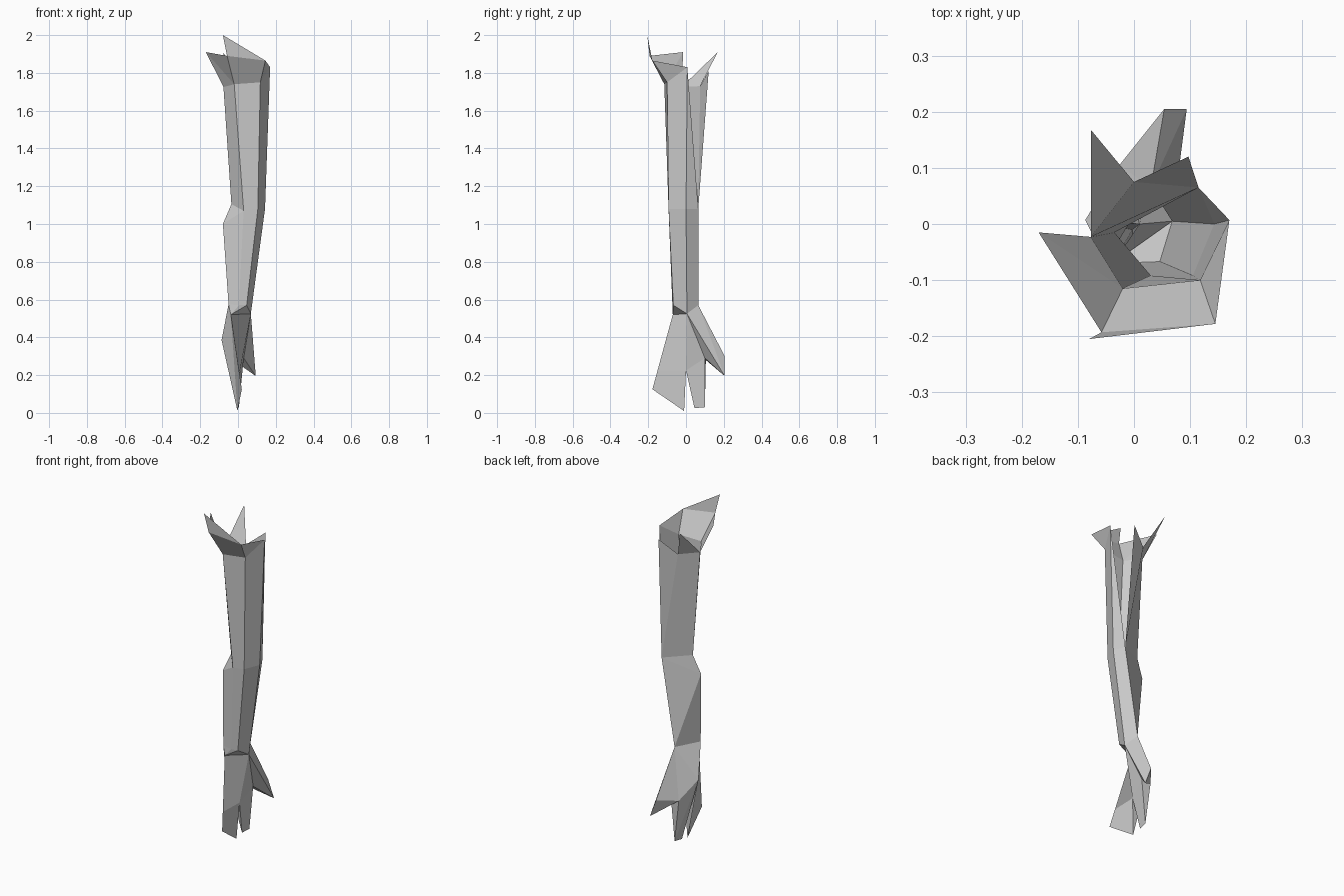
import bpy, bmesh
from mathutils import Vector

cube = bpy.data.objects.get("Cube")
if cube:
    bpy.data.objects.remove(cube, do_unlink=True)

skin = bpy.data.materials.new("plain grey")
skin.use_nodes = True
GREY = (0.6, 0.6, 0.6, 1)
skin.diffuse_color = GREY
skin.node_tree.nodes["Principled BSDF"].inputs["Base Color"].default_value = GREY

# Landmarks of the arm, from the open shoulder down to the finger tips
POINTS = dict(
    # flared shoulder rim
    rim_outer=(-.17, -.015, 1.91), rim_peak=(-.08, -.205, 2), rim_front=(-.058, -.193, 1.89),
    rim_chest=(.145, -.178, 1.865), rim_armpit=(.17, .007, 1.83),
    rim_back=(.097, .12, 1.81), rim_blade=(-.077, .168, 1.91),
    # top of upper arm
    top_inner=(.118, -.1, 1.75), top_front=(-.02, -.115, 1.74),
    top_outer=(-.077, -.023, 1.725), top_back=(0, .075, 1.73),
    # elbow
    elbow_back=(.115, .065, 1.08), elbow_inner=(.143, 0, 1.08), elbow_crease=(.105, -.092, 1.08),
    elbow_front=(.03, -.092, 1.07), elbow_outer=(-.035, -.015, 1.105), elbow_point=(-.08, -.027, 1),
    # wrist
    wrist_back=(.03, .065, .57), wrist_inner=(.068, .005, .525), wrist_crease=(.046, -.067, .57),
    wrist_front=(.005, -.072, .57), wrist_outer=(-.05, -.067, .575),
    # palm and knuckles
    palm_edge=(-.038, -.07, .52), knuckle=(-.087, .007, .385),
    palm_front=(.005, -.145, .225), palm_middle=(.01, 0, .225),
    palm_back=(.03, .1, .29), web=(-.026, .105, .28),
    # finger and thumb tips
    tip_front=(.02, -.178, .125), tip_middle=(-.003, -.01, .01),
    small_tip_front=(-.005, .045, .025), small_tip_back=(.005, .1, .03),
    thumb_tip=(.094, .205, .195), thumb_top=(.054, .205, .3),
)


def patch(name, faces, upright=False):
    """Build one flat-shaded part; faces are lists of landmark names, turned outward."""
    bm = bmesh.new()
    made = {}
    for face in faces:
        for key in face:
            if key not in made:
                made[key] = bm.verts.new(POINTS[key])
        bm.faces.new([made[key] for key in face])
    middle = sum((v.co for v in bm.verts), Vector()) / len(bm.verts)
    bm.normal_update()
    for face in bm.faces:
        away = face.calc_center_median() - middle
        if upright:
            away.z = 0
        if face.normal.dot(away) < 0:
            face.normal_flip()
    mesh = bpy.data.meshes.new(name)
    bm.to_mesh(mesh)
    bm.free()
    mesh.materials.append(skin)
    obj = bpy.data.objects.new(name, mesh)
    bpy.context.collection.objects.link(obj)
    return obj


def strip(upper, lower):
    """Quads joining two matching rows of landmarks."""
    return [[upper[i], upper[i + 1], lower[i + 1], lower[i]] for i in range(len(upper) - 1)]


def tris(text):
    return [part.split() for part in text.split(";")]


# Flared shoulder
patch("shoulder", tris(
    "rim_outer top_outer top_front; rim_outer top_front rim_front;"
    "rim_front top_front top_inner rim_chest; rim_peak rim_front rim_chest;"
    "rim_chest top_inner rim_armpit; rim_blade top_outer top_back"), upright=True)

# Upper arm, with the open slit at the armpit
patch("upper_arm", strip(
    ["rim_armpit", "top_inner", "top_front", "top_outer", "top_back"],
    ["elbow_inner", "elbow_crease", "elbow_front", "elbow_outer", "elbow_back"])
    + tris("rim_back top_back elbow_back; rim_armpit elbow_inner elbow_back"), upright=True)

# Forearm
patch("forearm", strip(
    ["elbow_back", "elbow_inner", "elbow_crease", "elbow_front", "elbow_point"],
    ["wrist_back", "wrist_inner", "wrist_crease", "wrist_front", "wrist_outer"])
    + tris("elbow_outer elbow_point elbow_front; elbow_outer elbow_back elbow_point;"
           "elbow_point elbow_back wrist_back; elbow_point wrist_back wrist_outer"), upright=True)

# Palm and back of the hand
patch("palm", tris(
    "wrist_outer wrist_front palm_edge; wrist_front wrist_crease palm_edge;"
    "wrist_crease wrist_inner palm_edge; wrist_outer wrist_back knuckle;"
    "wrist_outer knuckle palm_edge; palm_edge wrist_inner palm_middle palm_front;"
    "wrist_inner palm_back palm_middle; wrist_back web knuckle"), upright=True)

# Broad front finger block
patch("front_fingers", tris(
    "palm_front palm_middle tip_middle tip_front; palm_edge palm_front tip_front;"
    "palm_edge knuckle tip_middle; palm_edge tip_middle tip_front;"
    "palm_middle knuckle tip_middle"))

# Narrow back finger block
patch("back_fingers", tris(
    "palm_middle palm_back small_tip_back small_tip_front; knuckle web small_tip_back;"
    "knuckle small_tip_back small_tip_front; web palm_back small_tip_back;"
    "palm_middle knuckle small_tip_front"))

# Thumb
patch("thumb", tris(
    "wrist_back wrist_inner thumb_tip; wrist_back thumb_tip thumb_top;"
    "wrist_inner palm_back thumb_tip; wrist_back thumb_top web;"
    "thumb_top thumb_tip web; thumb_tip palm_back web"))
